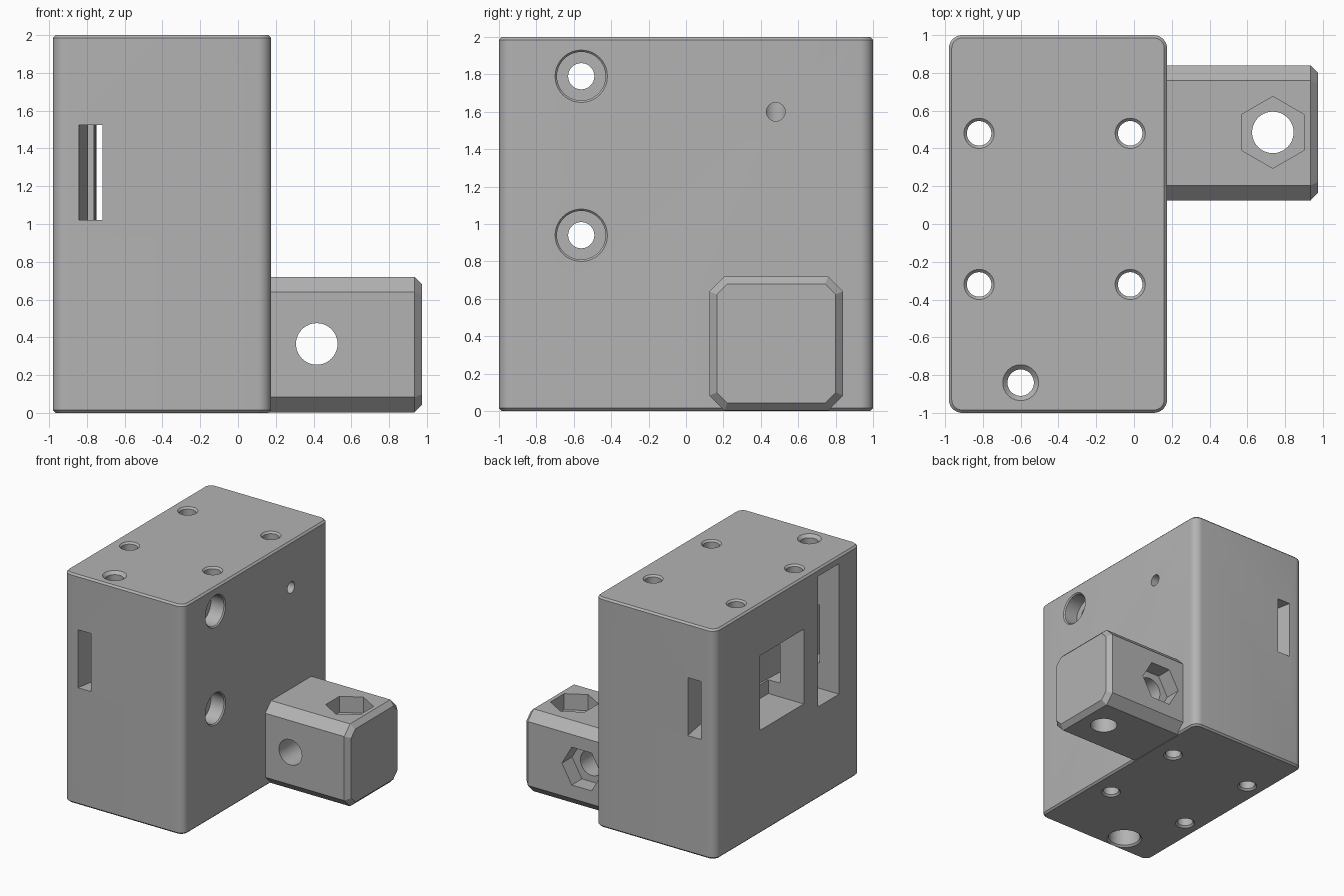
import bpy, bmesh, math
from mathutils import Vector, Matrix

cube = bpy.data.objects.get("Cube")
if cube:
    bpy.data.objects.remove(cube, do_unlink=True)

grey = bpy.data.materials.new("plain grey")
grey.use_nodes = True
colour = (0.45, 0.45, 0.45, 1)
grey.diffuse_color = colour
grey.node_tree.nodes["Principled BSDF"].inputs["Base Color"].default_value = colour


def make(name, bm):
    bmesh.ops.recalc_face_normals(bm, faces=bm.faces)
    mesh = bpy.data.meshes.new(name)
    bm.to_mesh(mesh)
    bm.free()
    mesh.materials.append(grey)
    ob = bpy.data.objects.new(name, mesh)
    bpy.context.collection.objects.link(ob)
    return ob


def box_mesh(lo, hi):
    bm = bmesh.new()
    lo, hi = Vector(lo), Vector(hi)
    bmesh.ops.create_cube(bm, size=1, matrix=Matrix.Translation((lo + hi) / 2)
                          @ Matrix.Diagonal((*(hi - lo), 1)))
    return bm


def bevel(bm, edges, width, segments=1):
    bmesh.ops.bevel(bm, geom=edges, offset=width, segments=segments,
                    profile=0.5, affect='EDGES')


def along(edge, axis):
    a, b = (v.co for v in edge.verts)
    return abs((b - a).normalized()[axis]) > 0.99


def turned(name, axis, centre, profile, sides=40, phase=0.0):
    """Stepped round cutter: profile holds (radius, position along the axis)."""
    bm = bmesh.new()
    u, w = [i for i in range(3) if i != axis]
    rings = []
    for radius, t in profile:
        ring = []
        for i in range(sides):
            a = math.tau * i / sides + phase
            p = Vector()
            p[axis] = t
            p[u] = centre[0] + radius * math.cos(a)
            p[w] = centre[1] + radius * math.sin(a)
            ring.append(bm.verts.new(p))
        rings.append(ring)
    for r, s in zip(rings, rings[1:]):
        for i in range(sides):
            j = (i + 1) % sides
            bm.faces.new((r[i], r[j], s[j], s[i]))
    bm.faces.new(rings[0])
    bm.faces.new(rings[-1])
    return make(name, bm)


def combine(target, other, operation):
    mod = target.modifiers.new(other.name, 'BOOLEAN')
    mod.operation, mod.solver, mod.object = operation, 'EXACT', other
    bpy.context.view_layer.objects.active = target
    bpy.ops.object.modifier_apply(modifier=mod.name)
    bpy.data.objects.remove(other, do_unlink=True)


# Main block: rounded upright corners, fine chamfer on top and bottom
LEFT, RIGHT, TOP = -0.98, 0.175, 2.0
bm = box_mesh((LEFT, -1, 0), (RIGHT, 1, TOP))
bevel(bm, [e for e in bm.edges if along(e, 2)], 0.07, 8)
caps = [f for f in bm.faces if abs(f.normal.z) > 0.9]
bevel(bm, list({e for f in caps for e in f.edges}), 0.015)
block = make("mount_block", bm)

# Side arm: wide chamfer along its length, smaller one on its end
bm = box_mesh((0.1, 0.125, 0.003), (0.975, 0.84, 0.72))
bevel(bm, [e for e in bm.edges if along(e, 0)], 0.08)
end = max(bm.faces, key=lambda f: f.calc_center_median().x)
bevel(bm, list(end.edges), 0.04)
combine(block, make("side_arm", bm), 'UNION')

cutters = []

# Four upright through holes with chamfered rims
for x in (-0.82, -0.02):
    for y in (-0.32, 0.48):
        cutters.append(turned("upright_hole", 2, (x, y), [
            (0.095, -0.015), (0.065, 0.015), (0.065, TOP - 0.015), (0.095, TOP + 0.015)]))

# Corner bolt hole, counterbored from below
cutters.append(turned("corner_hole", 2, (-0.6, -0.84), [
    (0.16, -0.015), (0.13, 0.015), (0.13, 0.16), (0.07, 0.16),
    (0.07, TOP - 0.025), (0.12, TOP + 0.025)]))

# Two cross bolts with counterbores, meeting a tall nut slot on the far side
for z in (0.94, 1.79):
    cutters.append(turned("cross_hole", 0, (-0.56, z), [
        (0.07, -0.8), (0.07, 0.04), (0.13, 0.04), (0.13, RIGHT - 0.01), (0.15, RIGHT + 0.01)]))
cutters.append(make("nut_slot", box_mesh((-1.1, -0.705, 0.8), (-0.66, -0.415, 1.935))))

# Small blind hole
cutters.append(turned("blind_hole", 0, (0.48, 1.6), [(0.05, 0.0), (0.05, 0.3)], 24))

# Window and the curved strap channel running through it front to back
cutters.append(make("window", box_mesh((-1.1, -0.22, 0.9), (-0.64, 0.38, 1.55))))
bm = bmesh.new()
rows = []
for i in range(21):
    y = -1.05 + 2.1 * i / 20
    x = -0.745 - 0.097 * y * y
    rows.append([bm.verts.new((x + dx, y, z))
                 for dx, z in ((0, 1.02), (0.125, 1.02), (0.125, 1.525), (0, 1.525))])
for r, s in zip(rows, rows[1:]):
    for i in range(4):
        j = (i + 1) % 4
        bm.faces.new((r[i], r[j], s[j], s[i]))
bm.faces.new(rows[0])
bm.faces.new(rows[-1])
cutters.append(make("strap_channel", bm))

# Arm bolt holes, each with a hexagonal nut pocket
cutters.append(turned("arm_hole_upright", 2, (0.735, 0.485), [(0.11, -0.1), (0.11, 0.8)]))
cutters.append(turned("nut_pocket_top", 2, (0.735, 0.485), [(0.19, 0.58), (0.19, 0.8)], 6, math.pi / 6))
cutters.append(turned("arm_hole_level", 1, (0.417, 0.365), [(0.11, 0.0), (0.11, 0.95)]))
cutters.append(turned("nut_pocket_back", 1, (0.417, 0.365), [(0.19, 0.7), (0.19, 0.95)], 6))

for c in cutters:
    combine(block, c, 'DIFFERENCE')

# Smooth rounds, sharp edges
bpy.ops.object.select_all(action='DESELECT')
block.select_set(True)
bpy.context.view_layer.objects.active = block
bpy.ops.object.shade_smooth_by_angle(angle=math.radians(30))
